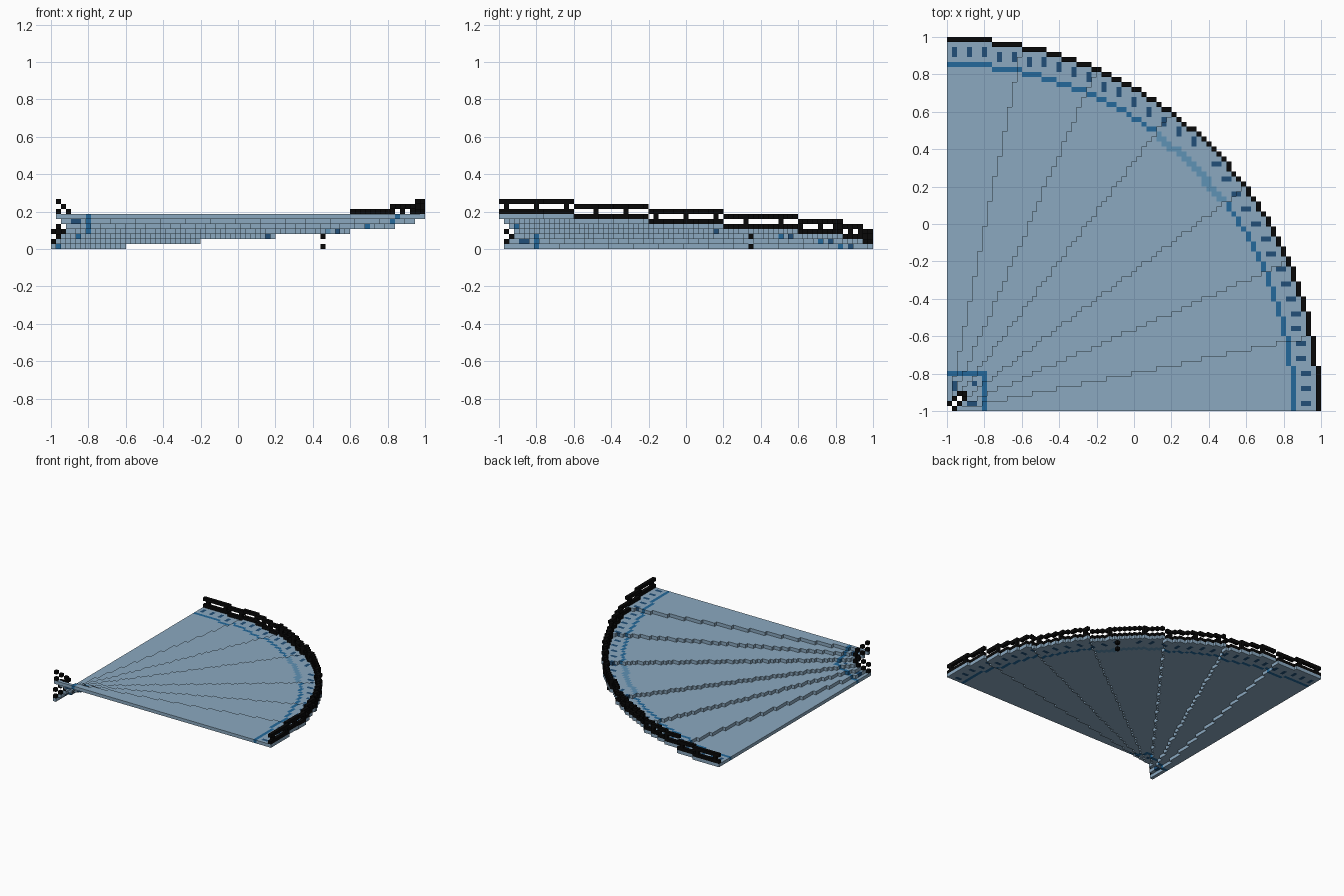
import bpy
import bmesh

cube = bpy.data.objects.get("Cube")
if cube:
    bpy.data.objects.remove(cube, do_unlink=True)

N = 75            # blocks along the longest side
S = 2.0 / N       # block size
R_OUT, R_STRIPE = 74.5, 69.5


def material(name, hex_colour):
    def lin(c):
        c /= 255
        return c / 12.92 if c <= 0.04045 else ((c + 0.055) / 1.055) ** 2.4
    rgba = tuple(lin(int(hex_colour[k:k + 2], 16)) for k in (0, 2, 4)) + (1.0,)
    m = bpy.data.materials.new(name)
    m.use_nodes = True
    m.diffuse_color = rgba
    bsdf = m.node_tree.nodes["Principled BSDF"]
    bsdf.inputs["Base Color"].default_value = rgba
    bsdf.inputs["Roughness"].default_value = 0.9
    return m


MATS = [material("pale_blue", "8BA9C0"), material("stripe_blue", "23699B"),
        material("stud_navy", "214F78"), material("soft_blue", "5F92B5"),
        material("rail_black", "080808")]
PALE, STRIPE, STUD, SOFT, BLACK = range(5)

# Outward directions with the face corners in counter-clockwise order
SIDES = {
    (1, 0, 0): ((1, 0, 0), (1, 1, 0), (1, 1, 1), (1, 0, 1)),
    (-1, 0, 0): ((0, 1, 0), (0, 0, 0), (0, 0, 1), (0, 1, 1)),
    (0, 1, 0): ((1, 1, 0), (0, 1, 0), (0, 1, 1), (1, 1, 1)),
    (0, -1, 0): ((0, 0, 0), (1, 0, 0), (1, 0, 1), (0, 0, 1)),
    (0, 0, 1): ((0, 0, 1), (1, 0, 1), (1, 1, 1), (0, 1, 1)),
    (0, 0, -1): ((0, 1, 0), (1, 1, 0), (1, 0, 0), (0, 0, 0)),
}


def build_blocks(name, cells):
    """Make one object from {(i, j, k): colour}, keeping only outer faces."""
    bm = bmesh.new()
    verts = {}

    def vert(p):
        if p not in verts:
            verts[p] = bm.verts.new((p[0] * S - 1, p[1] * S - 1, p[2] * S))
        return verts[p]

    for (i, j, k), colour in cells.items():
        for (dx, dy, dz), corners in SIDES.items():
            if (i + dx, j + dy, k + dz) not in cells:
                f = bm.faces.new([vert((i + a, j + b, k + c)) for a, b, c in corners])
                f.material_index = colour
    mesh = bpy.data.meshes.new(name)
    bm.to_mesh(mesh)
    bm.free()
    for m in MATS:
        mesh.materials.append(m)
    obj = bpy.data.objects.new(name, mesh)
    bpy.context.collection.objects.link(obj)


def inside(i, j, r):
    return i * i + j * j <= r * r


def on_rim(i, j, r):
    return inside(i, j, r) and not (inside(i + 1, j, r) and inside(i, j + 1, r))


def step_of(i, j):
    """Step number 1..7, rising from the left edge round to the front edge."""
    if i > j:
        return 8 - step_of(j, i)
    t = (i + 0.5) / (j + 0.5)
    return 1 + sum(t > limit for limit in (0.204, 0.438, 0.75))


def rim_row(i):
    return max(j for j in range(N) if inside(i, j, R_OUT))


# Studs between stripe and rail, mirrored about the diagonal
studs = {(1, 4), (1, 5), (4, 1), (5, 1), (5, 5)}
posts = set()
for i in range(1, 50, 3):
    top = rim_row(i)
    for j in (top - 2, top - 3):
        studs |= {(i, j), (j, i)}
    if i % 6 == 1:
        posts |= {(i, top), (top, i)}

well = {(0, 0), (1, 1), (2, 2)}      # open centre
inner_rail = {(0, 1): 1, (1, 2): 2, (2, 3): 3, (3, 3): 4,
              (3, 2): 5, (2, 1): 6, (1, 0): 7}


def tread_colour(i, j, n):
    if (i, j) in studs:
        return STUD
    if max(i, j) == 7:
        return STRIPE
    if n == 4 and (on_rim(i, j, R_STRIPE) or on_rim(i + 1, j, R_STRIPE)):
        return SOFT
    return STRIPE if on_rim(i, j, R_STRIPE) else PALE


# Sort blocks into treads and rails
treads = {n: {} for n in range(1, 8)}
rails = {n: {} for n in range(1, 8)}
for i in range(N):
    for j in range(N):
        if not inside(i, j, R_OUT) or (i, j) in well:
            continue
        n = inner_rail.get((i, j)) or step_of(i, j)
        treads[n][i, j, n - 1] = tread_colour(i, j, n)
        if on_rim(i, j, R_OUT):
            levels = (n, n + 1, n + 2) if (i, j) in posts else (n, n + 2)
            for k in levels:
                rails[n][i, j, k] = BLACK

for n in range(1, 8):
    build_blocks(f"tread_{n}", treads[n])
    build_blocks(f"outer_rail_{n}", rails[n])

# Small rail round the open centre
build_blocks("inner_rail", {(i, j, k): BLACK for (i, j), n in inner_rail.items()
                            for k in (n, n + 2)})

# Two loose blocks hanging under the middle step
build_blocks("under_blocks", {(54, 50, k): BLACK for k in (0, 2)})
